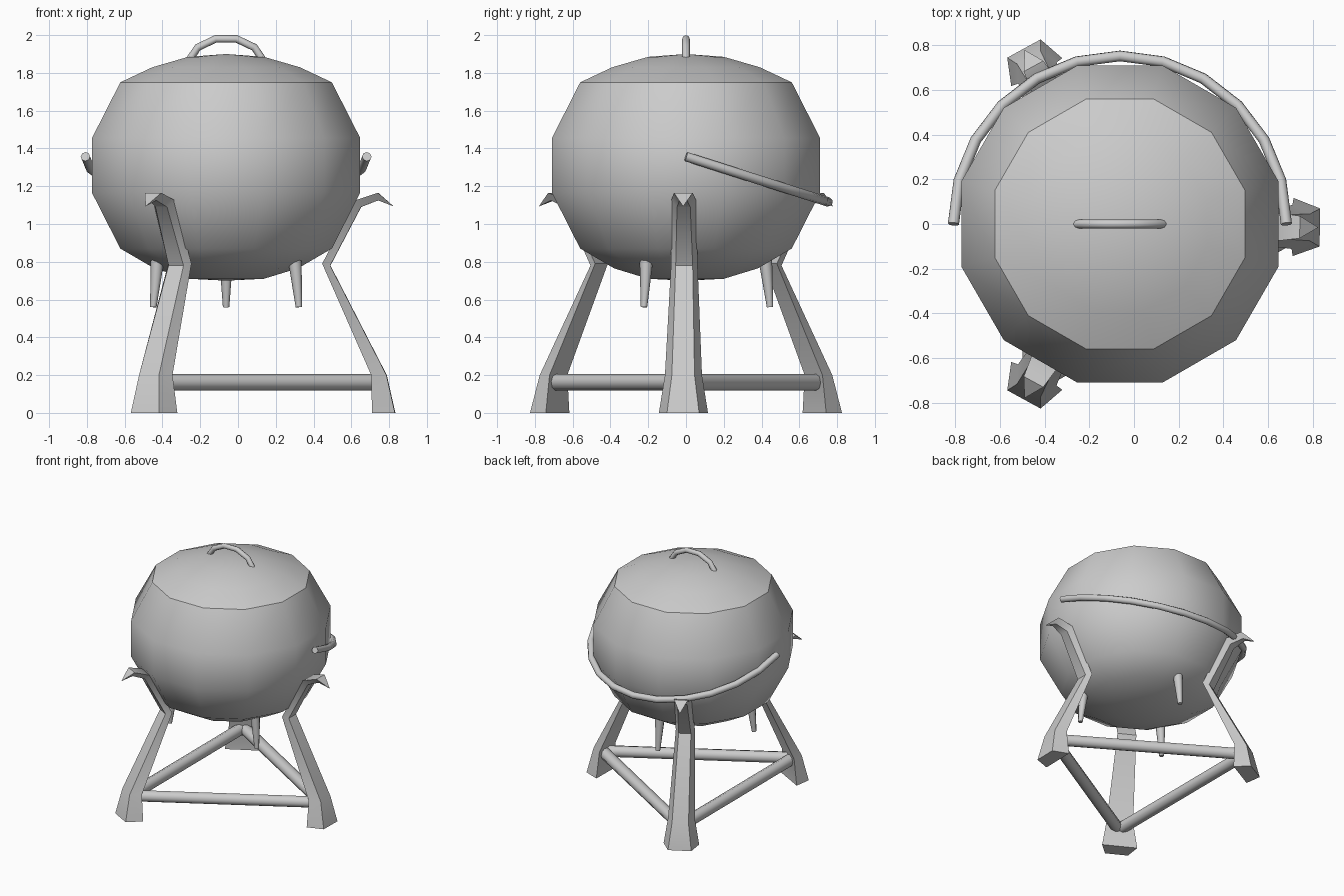
import bpy, bmesh, math
from mathutils import Vector, Matrix

if "Cube" in bpy.data.objects:
    bpy.data.objects.remove(bpy.data.objects["Cube"], do_unlink=True)

CENTRE = Vector((-0.063, 0, 0))

iron = bpy.data.materials.new("grey_iron")
iron.use_nodes = True
GREY = (0.6, 0.6, 0.6, 1)
iron.diffuse_color = GREY
iron.node_tree.nodes["Principled BSDF"].inputs["Base Color"].default_value = GREY


def finish(name, bm, angle=40):
    bmesh.ops.recalc_face_normals(bm, faces=bm.faces)
    mesh = bpy.data.meshes.new(name)
    bm.to_mesh(mesh)
    bm.free()
    mesh.materials.append(iron)
    obj = bpy.data.objects.new(name, mesh)
    bpy.context.collection.objects.link(obj)
    obj.location = CENTRE
    bpy.ops.object.select_all(action="DESELECT")
    obj.select_set(True)
    bpy.context.view_layer.objects.active = obj
    bpy.ops.object.shade_smooth_by_angle(angle=math.radians(angle))
    return obj


def loft(name, rings, angle=40, cap=True):
    """Skin a list of equal point rings; a ring of one point closes as a fan."""
    bm = bmesh.new()
    loops = [[bm.verts.new(p) for p in ring] for ring in rings]
    for a, b in zip(loops, loops[1:]):
        n = max(len(a), len(b))
        for i in range(n):
            j = (i + 1) % n
            quad = [a[i % len(a)], a[j % len(a)], b[j % len(b)], b[i % len(b)]]
            bm.faces.new(list(dict.fromkeys(quad)))
    if cap:
        for end in (loops[0], loops[-1]):
            if len(end) > 2:
                bm.faces.new(end)
    return finish(name, bm, angle)


def lathe(name, profile, sides=12):
    """Profile radii are measured to the middle of the flats."""
    rings = []
    for r, z in profile:
        r /= math.cos(math.pi / sides)
        turns = [(i + 0.5) * math.tau / sides for i in range(sides)]
        rings.append([(r * math.cos(t), r * math.sin(t), z) for t in turns] if r else [(0, 0, z)])
    return loft(name, rings, 50, cap=False)


def tube(name, path, radii, sides=8):
    path = [Vector(p) for p in path]
    normal = (path[1] - path[0]).cross(path[-1] - path[0])
    if normal.length < 1e-5:
        normal = (path[1] - path[0]).orthogonal()
    normal.normalize()
    rings = []
    for i, p in enumerate(path):
        along = (path[min(i + 1, len(path) - 1)] - path[max(i - 1, 0)]).normalized()
        side = along.cross(normal)
        turns = [k * math.tau / sides for k in range(sides)]
        rings.append([p + radii[i] * (normal * math.cos(t) + side * math.sin(t)) for t in turns])
    return loft(name, rings, 60)


def polar(r, degrees, z):
    t = math.radians(degrees)
    return Vector((r * math.cos(t), r * math.sin(t), z))


# Round pot and its shallow lid
lathe("pot_body", [(0, 0.70), (0.2, 0.71), (0.38, 0.765), (0.56, 0.87),
                   (0.71, 1.165), (0.71, 1.455), (0.56, 1.75)])
lathe("pot_lid", [(0.56, 1.75), (0.39, 1.83), (0.2, 1.885), (0, 1.9)])

# Lid grip
half = [(0.2, 1.86), (0.15, 1.935), (0.055, 1.98)]
grip = [(-x, 0, z) for x, z in half] + [(x, 0, z) for x, z in reversed(half)]
tube("lid_handle", grip, [0.02] * 6)

# Swinging carry handle resting against the back
bail = [(0.745 * math.cos(t), 0.752 * math.sin(t), 1.357 - 0.24 * math.sin(t))
        for t in (math.radians(15 * i) for i in range(13))]
tube("carry_handle", bail, [0.025] * 13)

# Small tapered feet under the pot
for i, a in enumerate((90, 210, 330)):
    tube(f"pot_foot_{i + 1}", [polar(0.42, a, 0.81), polar(0.445, a, 0.56)], [0.036, 0.017])

# Stand legs: inner radius, inner height, outer radius, outer height, half widths
SECTIONS = [
    (0.775, 0, 0.895, 0, 0.13, 0.085),
    (0.77, 0.2, 0.85, 0.2, 0.098, 0.06),
    (0.51, 0.79, 0.552, 0.78, 0.07, 0.045),
    (0.685, 1.125, 0.715, 1.09, 0.066, 0.035),
    (0.805, 1.165, 0.805, 1.125, 0.05, 0.02),
]
ANGLES = (-1, 118.7, -118.7)
for i, a in enumerate(ANGLES):
    turn = Matrix.Rotation(math.radians(a), 3, "Z")
    rings = [[turn @ Vector(p) for p in ((ri, -wi, zi), (ri, wi, zi), (ro, wo, zo), (ro, -wo, zo))]
             for ri, zi, ro, zo, wi, wo in SECTIONS]
    rings.append([turn @ Vector((0.888, 0, 1.093))])
    loft(f"stand_leg_{i + 1}", rings, 50)

# Crossbars joining the legs
for i, a in enumerate(ANGLES):
    b = ANGLES[(i + 1) % 3]
    tube(f"stand_crossbar_{i + 1}", [polar(0.815, a, 0.162), polar(0.815, b, 0.162)], [0.044] * 2)
